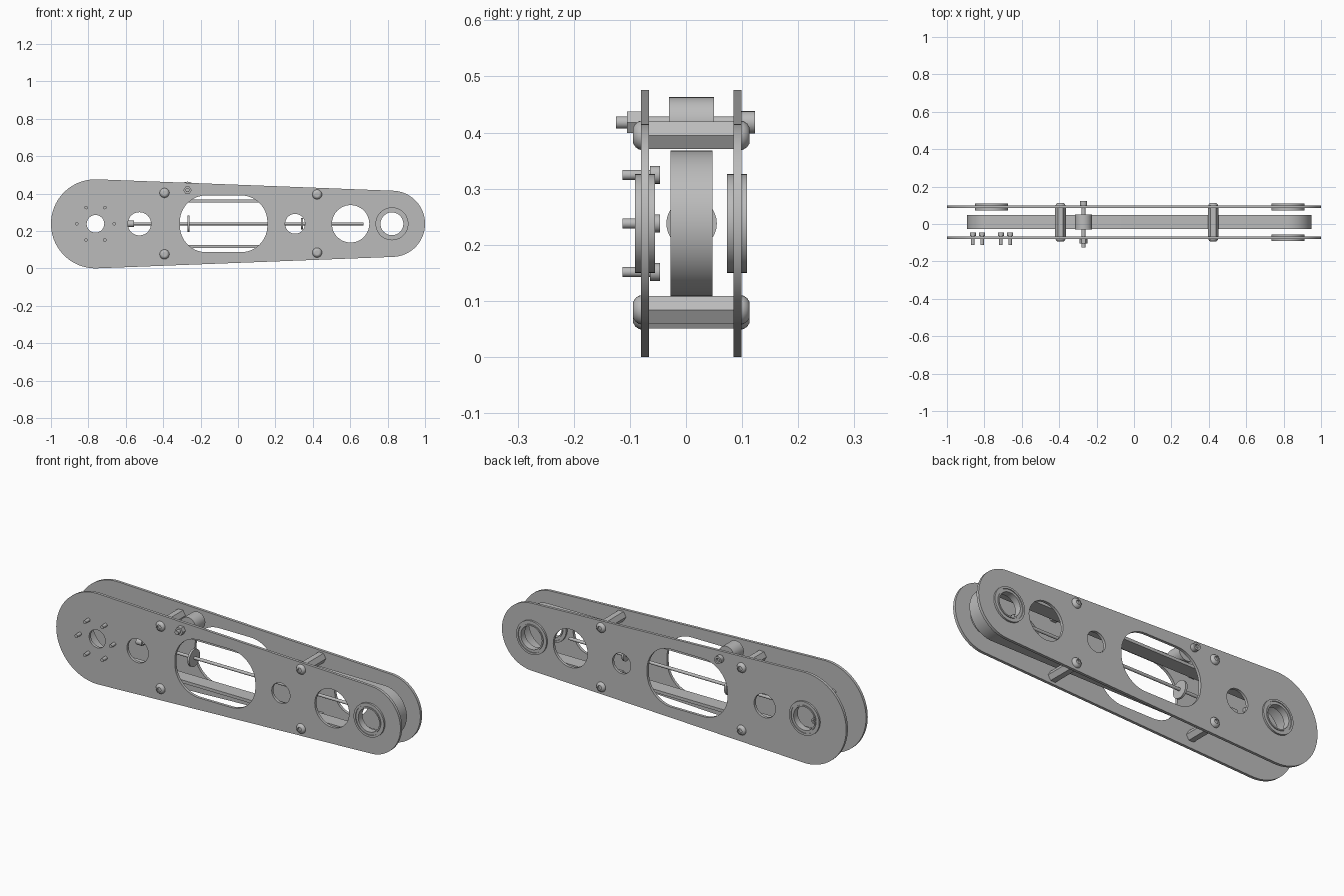
import bpy, bmesh
from math import pi, sin, cos, asin
from mathutils import Matrix, Vector

cube = bpy.data.objects.get("Cube")
if cube:
    bpy.data.objects.remove(cube)

grey = bpy.data.materials.new("plain_grey")
grey.use_nodes = True
COLOUR = (0.5, 0.5, 0.5, 1)
grey.diffuse_color = COLOUR
grey.node_tree.nodes["Principled BSDF"].inputs["Base Color"].default_value = COLOUR

MID = 0.238                    # height of the arm's centre line
BIG, SMALL = -0.762, 0.823     # centres of the two arm ends
FRONT, BACK = -0.073, 0.092    # middle of each side plate


def finish(ob):
    bpy.ops.object.select_all(action='DESELECT')
    ob.select_set(True)
    bpy.context.view_layer.objects.active = ob
    if ob.type == 'CURVE':
        bpy.ops.object.convert(target='MESH')
        ob = bpy.context.object
    ob.data.materials.clear()
    ob.data.materials.append(grey)
    bpy.ops.object.shade_smooth_by_angle(angle=0.6)
    return ob


def arc(x, z, r, start, end, n=32):
    return [(x + r * cos(start + (end - start) * i / n),
             z + r * sin(start + (end - start) * i / n)) for i in range(n + 1)]


def circle(x, r, z=MID, n=48):
    return arc(x, z, r, 0, 2 * pi, n)[:-1]


def capsule(x0, r0, x1, r1):
    """Two round ends joined by tangent lines."""
    a = pi / 2 - asin((r0 - r1) / (x1 - x0))
    return arc(x0, MID, r0, a, 2 * pi - a, 48) + arc(x1, MID, r1, -a, a, 48)


def slab(name, outlines, y, thickness):
    """Flat shape in the xz plane; inner outlines become holes."""
    cu = bpy.data.curves.new(name, 'CURVE')
    cu.dimensions = '2D'
    cu.fill_mode = 'BOTH'
    cu.extrude = thickness / 2
    for pts in outlines:
        sp = cu.splines.new('POLY')
        sp.points.add(len(pts) - 1)
        for p, (x, z) in zip(sp.points, pts):
            p.co = (x, z, 0, 1)
        sp.use_cyclic_u = True
    ob = bpy.data.objects.new(name, cu)
    bpy.context.collection.objects.link(ob)
    ob.rotation_euler.x = pi / 2
    ob.location.y = y
    return finish(ob)


def lathe(name, profile, x=0, z=MID, y=0, sides=32, axis='Y', ring=False):
    """Spin (radius, distance along axis) points about an axis."""
    bm = bmesh.new()
    vs = [bm.verts.new((r, 0, t)) for r, t in profile]
    for a, b in zip(vs, vs[1:]):
        bm.edges.new((a, b))
    if ring:
        bm.edges.new((vs[-1], vs[0]))
    bmesh.ops.spin(bm, geom=bm.verts[:] + bm.edges[:], cent=(0, 0, 0),
                   axis=(0, 0, 1), angle=2 * pi, steps=sides, use_duplicate=False)
    bmesh.ops.remove_doubles(bm, verts=bm.verts[:], dist=1e-5)
    bmesh.ops.recalc_face_normals(bm, faces=bm.faces[:])
    turn = Matrix.Rotation(-pi / 2, 4, 'X') if axis == 'Y' else Matrix.Rotation(pi / 2, 4, 'Y')
    bm.transform(Matrix.Translation(Vector((x, y, z))) @ turn)
    me = bpy.data.meshes.new(name)
    bm.to_mesh(me)
    bm.free()
    ob = bpy.data.objects.new(name, me)
    bpy.context.collection.objects.link(ob)
    return finish(ob)


def rod(name, r, start, end, **kw):
    return lathe(name, [(0, start), (r, start), (r, end), (0, end)], **kw)


# Side plates with lightening holes
outline = capsule(BIG, 0.238, SMALL, 0.177)
c = 0.142
slot = []
for i, (sx, sz) in enumerate([(1, 1), (-1, 1), (-1, -1), (1, -1)]):
    slot += arc(-0.077 + sx * (0.234 - c), MID + sz * (0.152 - c), c,
                i * pi / 2, (i + 1) * pi / 2, 14)
shared = [outline, slot, circle(-0.527, 0.062), circle(0.305, 0.053),
          circle(0.602, 0.1), circle(SMALL, 0.08)]
screw_spots = [(BIG + 0.1 * cos(i * pi / 3), MID + 0.1 * sin(i * pi / 3)) for i in range(6)]
slab("front_plate", shared + [circle(BIG, 0.047)]
     + [circle(x, 0.009, z, 16) for x, z in screw_spots], FRONT, 0.0145)
slab("back_plate", shared + [circle(BIG, 0.08)], BACK, 0.0145)

# Ring bearings with a shallow groove on both faces
h = 0.0175
bearing = [(0.061, -h), (0.068, -h), (0.068, 0.004 - h), (0.077, 0.004 - h), (0.077, -h),
           (0.088, -h), (0.088, h), (0.077, h), (0.077, h - 0.004), (0.068, h - 0.004),
           (0.068, h), (0.061, h)]
for name, x, y in [("front_bearing", SMALL, FRONT), ("back_bearing", SMALL, BACK - 0.001),
                   ("back_hub_bearing", BIG, BACK - 0.001)]:
    lathe(name, bearing, x, y=y, sides=48, ring=True)

# Hub screws pointing forward
for x, z in screw_spots:
    lathe("hub_screw", [(0, -0.113), (0.009, -0.113), (0.009, -0.064), (0.016, -0.064),
                        (0.016, -0.046), (0.008, -0.046), (0.008, -0.054), (0, -0.054)],
          x, z, sides=20)

# Hexagonal spacers with button-head screws at each end
button = [(0, 0.007), (0.011, 0.007), (0.011, 0.0145), (0.014, 0.0145),
          (0.021, 0.010), (0.025, 0.004), (0.026, 0)]
for x, z in [(-0.393, 0.403), (-0.393, 0.075), (0.423, 0.395), (0.423, 0.084)]:
    rod("spacer", 0.0285, -0.066, 0.085, x=x, z=z, sides=6)
    lathe("front_button_head", [(r, -t) for r, t in button], x, z, -0.08, 24)
    lathe("back_button_head", button, x, z, 0.099, 24)

# Drive belt loop
slab("belt", [capsule(BIG, 0.13, SMALL - 0.005, 0.13),
              capsule(BIG, 0.114, SMALL - 0.005, 0.114)], 0.01, 0.075)

# Idler roller pressing on the belt, with its bolt and nut
IX, IZ = -0.27, 0.418
lathe("idler_roller", [(0.011, -0.03), (0.045, -0.03), (0.045, 0.05), (0.011, 0.05)],
      IX, IZ, sides=40, ring=True)
rod("idler_bolt", 0.011, -0.125, 0.1, x=IX, z=IZ, sides=20)
rod("idler_nut", 0.022, -0.105, -0.08, x=IX, z=IZ, sides=6)
lathe("idler_bolt_head", [(0, 0.099), (0.02, 0.099), (0.02, 0.123), (0.01, 0.123),
                          (0.01, 0.112), (0, 0.112)], IX, IZ, sides=24)

# Central rod with end block and collars
rod("centre_rod", 0.008, -0.58, 0.67, y=0.01, axis='X', sides=16)
rod("rod_end_cap", 0.017, -0.59, -0.557, y=0.01, axis='X', sides=20)
rod("rod_large_collar", 0.045, -0.27, -0.259, y=0.01, axis='X')
rod("rod_small_collar", 0.03, 0.337, 0.347, y=0.01, axis='X')
